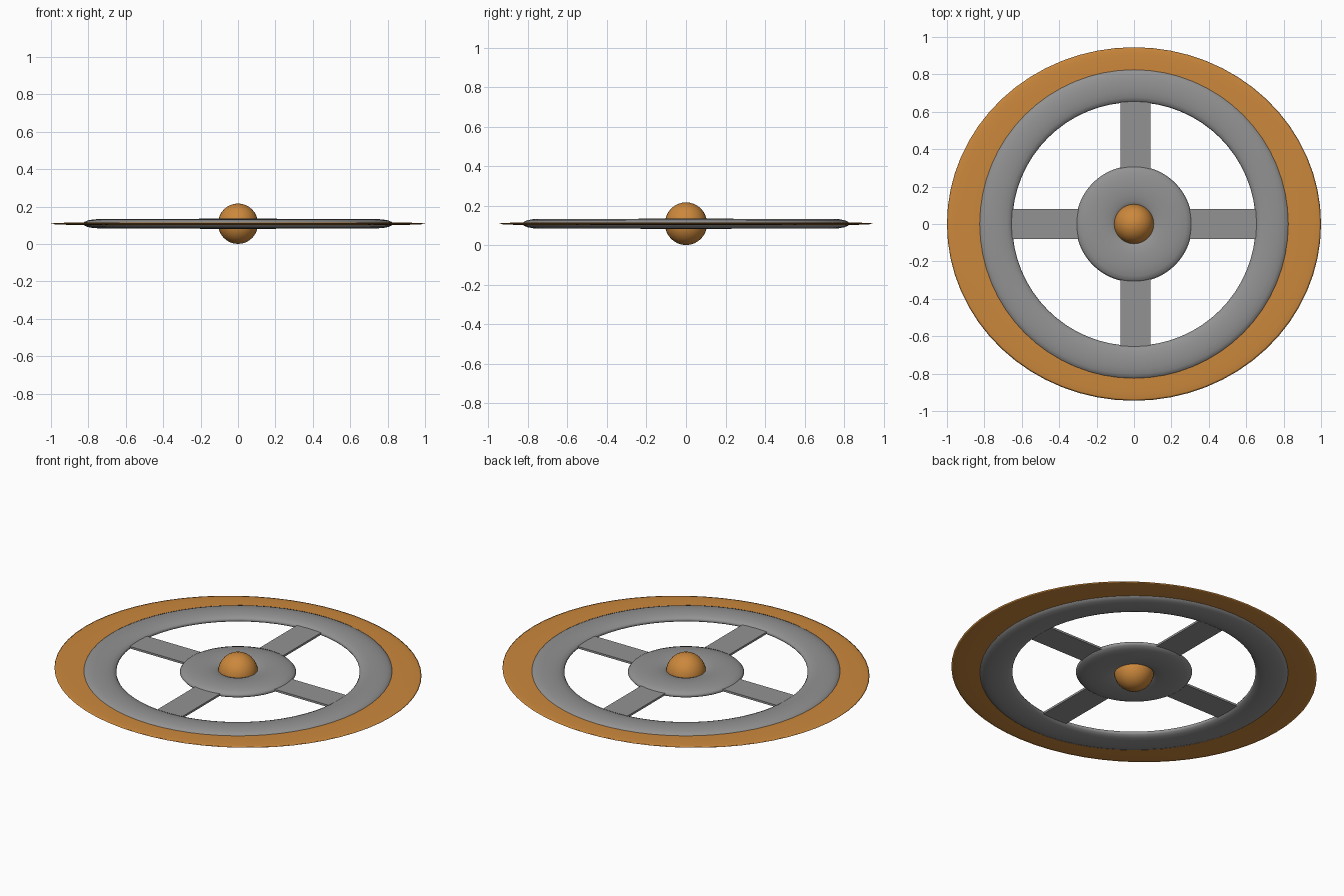
import bpy
from mathutils import Matrix

if "Cube" in bpy.data.objects:
    bpy.data.objects.remove(bpy.data.objects["Cube"])

Z = 0.108  # height of the wheel's mid plane


def material(name, color):
    mat = bpy.data.materials.new(name)
    mat.diffuse_color = (*color, 1)
    mat.use_nodes = True
    mat.node_tree.nodes["Principled BSDF"].inputs["Base Color"].default_value = mat.diffuse_color
    return mat


orange = material("orange", (0.6, 0.246, 0.045))
dark_grey = material("dark_grey", (0.29, 0.29, 0.29))


def finish(name, scale, mat, smooth=True):
    ob = bpy.context.object
    ob.name = name
    ob.data.transform(Matrix.Diagonal((*scale, 1)))
    ob.data.materials.append(mat)
    if smooth:
        ob.data.polygons.foreach_set("use_smooth", [True] * len(ob.data.polygons))
    return ob


def flat_torus(name, outer, inner, half_height, mat, y_scale=1):
    minor = (outer - inner) / 2
    bpy.ops.mesh.primitive_torus_add(
        major_radius=(outer + inner) / 2, minor_radius=minor,
        major_segments=64, minor_segments=16, location=(0, 0, Z))
    return finish(name, (1, y_scale, half_height / minor), mat)


# Thin, slightly oval outer blade
flat_torus("outer_blade", 1.0, 0.74, 0.006, orange, 0.945)

# Rounded rim and hub
flat_torus("rim", 0.829, 0.651, 0.025, dark_grey)
flat_torus("hub", 0.311, 0.09, 0.027, dark_grey)

# Centre ball
bpy.ops.mesh.primitive_uv_sphere_add(segments=32, ring_count=16, radius=1, location=(0, 0, Z))
finish("centre_ball", (0.107, 0.107, 0.108), orange)

# Two crossing bars make the four spokes
for name, size, x in (("spoke_bar_x", (1.42, 0.16, 0.012), 0),
                      ("spoke_bar_y", (0.16, 1.42, 0.012), 0.008)):
    bpy.ops.mesh.primitive_cube_add(size=1, location=(x, 0, Z))
    finish(name, size, dark_grey, smooth=False)
